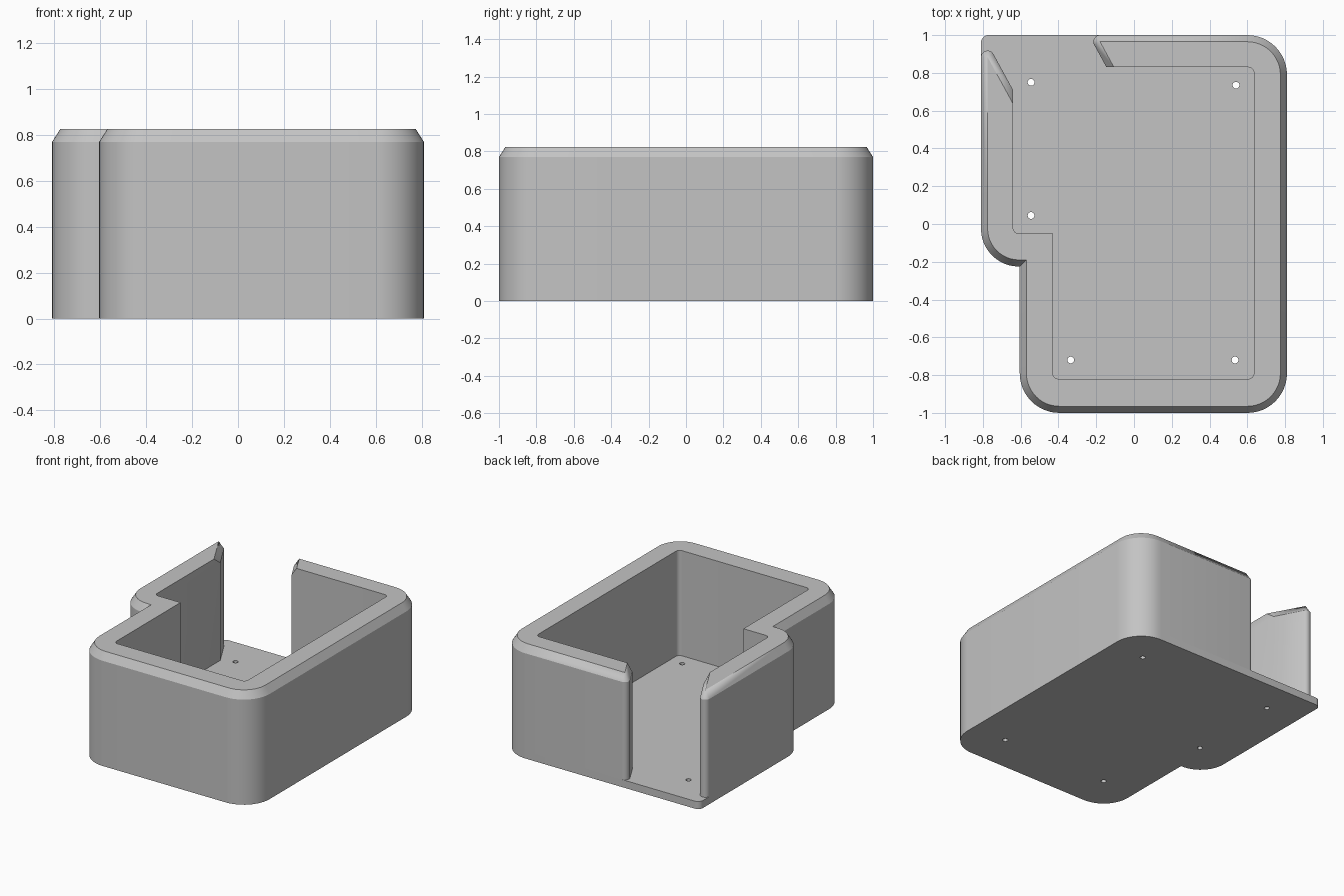
import bpy
import bmesh
from math import tan, cos, sin, pi
from mathutils import Vector, Matrix

cube = bpy.data.objects.get("Cube")
if cube:
    bpy.data.objects.remove(cube, do_unlink=True)

FLOOR, SHOULDER, TOP, BEVEL = 0.055, 0.77, 0.825, 0.035
SEGMENTS = 12

grey = bpy.data.materials.new("plain grey")
grey.use_nodes = True
colour = (0.55, 0.55, 0.55, 1)
grey.diffuse_color = colour
grey.node_tree.nodes["Principled BSDF"].inputs["Base Color"].default_value = colour


def outline(corners, insets=None):
    """Rounded outline from (x, y, radius) corners; each edge may be inset."""
    n = len(corners)
    insets = insets or [0] * n
    pts = [Vector(c[:2]) for c in corners]
    result = []
    for i, p in enumerate(pts):
        u = (p - pts[i - 1]).normalized()
        v = (pts[(i + 1) % n] - p).normalized()
        before, after = insets[i - 1], insets[i]
        turn = u.x * v.y - u.y * v.x
        p = p + (v * before - u * after) / turn
        radius = corners[i][2]
        if radius == 0:
            result.append(p)
            continue
        side = 1 if turn > 0 else -1
        radius = max(0, radius - side * min(before, after))
        angle = -u.angle_signed(v)
        start = p - u * radius * tan(abs(angle) / 2)
        centre = start + Vector((-u.y, u.x)) * radius * side
        for k in range(SEGMENTS + 1):
            result.append(centre + Matrix.Rotation(angle * k / SEGMENTS, 2) @ (start - centre))
    return result


def finish(bm, name):
    bmesh.ops.remove_doubles(bm, verts=bm.verts, dist=0.0002)
    bmesh.ops.recalc_face_normals(bm, faces=bm.faces)
    mesh = bpy.data.meshes.new(name)
    bm.to_mesh(mesh)
    bm.free()
    mesh.materials.append(grey)
    obj = bpy.data.objects.new(name, mesh)
    bpy.context.collection.objects.link(obj)
    bpy.ops.object.select_all(action='DESELECT')
    obj.select_set(True)
    bpy.context.view_layer.objects.active = obj
    bpy.ops.object.shade_smooth_by_angle()


# Floor plate with screw holes
bm = bmesh.new()
plate = [(-0.605, -1, 0.21), (0.81, -1, 0.21), (0.81, 1, 0.21),
         (-0.81, 1, 0.04), (-0.81, -0.225, 0.2), (-0.605, -0.225, 0)]
loops = [outline(plate)]
for x, y in [(-0.545, 0.75), (0.54, 0.735), (-0.545, 0.045), (-0.335, -0.72), (0.535, -0.72)]:
    loops.append([Vector((x + 0.018 * cos(a), y + 0.018 * sin(a)))
                  for a in (2 * pi * k / 24 for k in range(24))])
edges = []
for loop in loops:
    verts = [bm.verts.new((p.x, p.y, 0)) for p in loop]
    edges += [bm.edges.new((verts[i - 1], verts[i])) for i in range(len(verts))]
bmesh.ops.triangle_fill(bm, edges=edges, use_beauty=True, normal=(0, 0, 1))
base = list(bm.faces)
raised = bmesh.ops.extrude_face_region(bm, geom=base, use_keep_orig=True)["geom"]
bmesh.ops.translate(bm, vec=(0, 0, FLOOR),
                    verts=[g for g in raised if isinstance(g, bmesh.types.BMVert)])
finish(bm, "floor_plate")

# Open-backed wall: outer corners, opening end, inner corners, other end
wall = [(-0.605, -1, 0.21), (0.81, -1, 0.21), (0.81, 1, 0.21), (-0.239, 1, 0.035),
        (-0.146, 0.83, 0), (0.635, 0.83, 0.03), (0.635, -0.82, 0.03),
        (-0.43, -0.82, 0.03), (-0.43, -0.05, 0), (-0.64, -0.05, 0.03),
        (-0.64, 0.709, 0), (-0.81, 1.02, 0.035), (-0.81, -0.225, 0.2),
        (-0.605, -0.225, 0)]
# Inner edges stay vertical, the rest slope in at the rim
insets = [0 if 4 <= i <= 9 else BEVEL for i in range(len(wall))]
bm = bmesh.new()
lower, upper = outline(wall), outline(wall, insets)
rings = [[bm.verts.new((p.x, p.y, z)) for p in loop]
         for loop, z in ((lower, FLOOR), (lower, SHOULDER), (upper, TOP))]
for a, b in zip(rings, rings[1:]):
    for i in range(len(a)):
        bm.faces.new((a[i - 1], a[i], b[i], b[i - 1]))
bm.faces.new(rings[0][::-1])
bm.faces.new(rings[-1])
finish(bm, "surrounding_wall")
